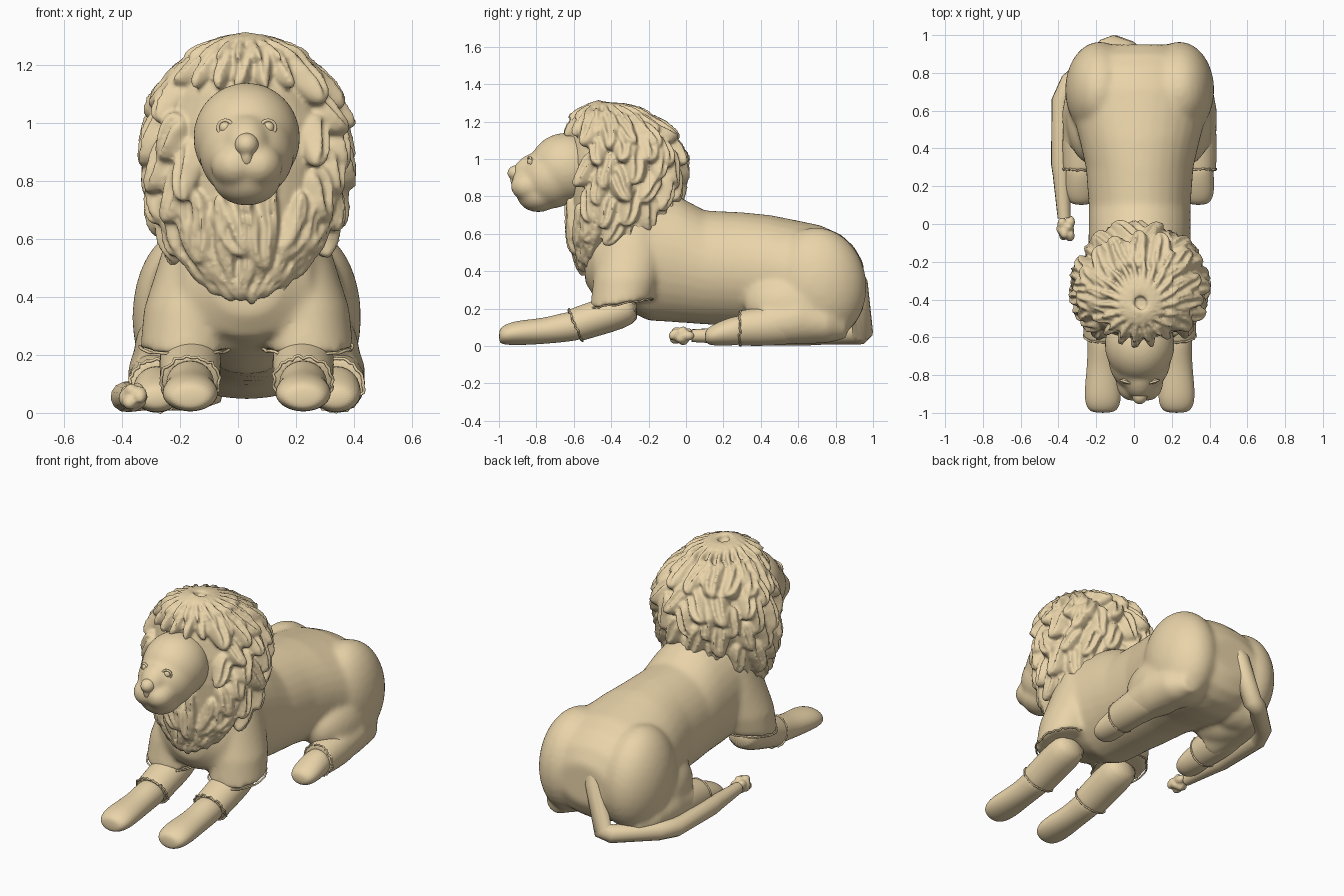
import bpy, bmesh, math, random
from mathutils import Vector as V, Matrix

if "Cube" in bpy.data.objects:
    bpy.data.objects.remove(bpy.data.objects["Cube"])

random.seed(4)
C = 0.03  # symmetry plane of the animal
SAND = bpy.data.materials.new("sandstone")
SAND.diffuse_color = (.82, .66, .4, 1)
SAND.use_nodes = True
SAND.node_tree.nodes["Principled BSDF"].inputs["Base Color"].default_value = SAND.diffuse_color


def add_object(name, data):
    data.materials.append(SAND)
    ob = bpy.data.objects.new(name, data)
    bpy.context.collection.objects.link(ob)
    return ob


def finish(name, bm, voxel=None, smooth=0, subsurf=0):
    bmesh.ops.recalc_face_normals(bm, faces=bm.faces)
    me = bpy.data.meshes.new(name)
    bm.to_mesh(me)
    bm.free()
    for p in me.polygons:
        p.use_smooth = True
    ob = add_object(name, me)
    if subsurf:
        m = ob.modifiers.new("subsurf", 'SUBSURF')
        m.levels = m.render_levels = subsurf
    if voxel:
        m = ob.modifiers.new("blend", 'REMESH')
        m.mode, m.voxel_size, m.use_smooth_shade = 'VOXEL', voxel, True
    if smooth:
        m = ob.modifiers.new("smooth", 'SMOOTH')
        m.iterations, m.factor = smooth, 0.5


def ball(bm, c, r, rot=0.0, seg=32):
    """Ellipsoid, rot tilts it about the x axis."""
    M = Matrix.Translation(c) @ Matrix.Rotation(rot, 4, 'X') @ Matrix.Diagonal((*r, 1))
    bmesh.ops.create_uvsphere(bm, u_segments=seg, v_segments=seg // 2, radius=1, matrix=M)


def loft(bm, rings, n=24):
    """Tube through rings (x, y, z, side radius, other radius, tilt); tilt 0 is an upright ring facing y."""
    loops = []
    for x, y, z, r, s, tilt in rings:
        up = V((0, -math.sin(tilt), math.cos(tilt)))
        loops.append([bm.verts.new(V((x, y, z)) + V((r * math.cos(t), 0, 0)) + up * s * math.sin(t))
                      for t in (2 * math.pi * i / n for i in range(n))])
    for a, b in zip(loops, loops[1:]):
        for i in range(n):
            bm.faces.new((a[i], a[(i + 1) % n], b[(i + 1) % n], b[i]))
    bm.faces.new(loops[0])
    bm.faces.new(loops[-1])


def tube(name, pts, depth, cyclic=False):
    cu = bpy.data.curves.new(name, 'CURVE')
    cu.dimensions, cu.bevel_depth, cu.bevel_resolution, cu.use_fill_caps = '3D', depth, 4, True
    sp = cu.splines.new('POLY')
    sp.points.add(len(pts) - 1)
    for p, (x, y, z, r) in zip(sp.points, pts):
        p.co, p.radius = (x, y, z, 1), r
    sp.use_cyclic_u = cyclic
    sp.use_smooth = True
    add_object(name, cu)


def frill(name, c, r, s, tilt):
    """Ragged seam ring where two leg parts meet."""
    up, ax = V((0, -math.sin(tilt), math.cos(tilt))), V((0, math.cos(tilt), math.sin(tilt)))
    pts = []
    for i in range(48):
        t, k = math.tau * i / 48, random.uniform(-.005, .005)
        p = V(c) + V((math.cos(t) * (r + k), 0, 0)) + up * math.sin(t) * (s + k) + ax * k
        pts.append((*p, 1))
    tube(name, pts, .005, True)


# Body: torso, haunches, thighs and upper front legs blended together
bm = bmesh.new()
loft(bm, [(C, y, z, rx, rz, 0) for y, z, rx, rz in [
    (-.54, .46, .12, .12), (-.49, .46, .22, .2), (-.38, .5, .28, .28), (-.2, .49, .275, .355),
    (-.03, .46, .27, .335), (.1, .42, .27, .305), (.3, .41, .285, .305), (.45, .395, .32, .305),
    (.6, .365, .36, .305), (.72, .345, .375, .3), (.83, .33, .355, .265), (.9, .32, .3, .21),
    (.95, .32, .16, .12)]], 32)
for s in (-1, 1):
    x = C + s * .21
    ball(bm, (C + s * .21, .71, .33), (.185, .255, .305), .15)
    ball(bm, (C + s * .25, .57, .2), (.14, .26, .18), -.2)
    loft(bm, [(C + s * .25, .86, .1, .06, .06, 0), (C + s * .26, .76, .12, .12, .105, 0),
              (C + s * .29, .6, .14, .12, .13, 0), (C + s * .305, .4, .105, .1, .105, 0)])
    loft(bm, [(C + s * .13, -.26, .7, .12, .13, 1.5), (C + s * .17, -.29, .5, .14, .18, 1.5),
              (x - s * .005, -.32, .36, .15, .175, 1.55), (x, -.345, .225, .158, .17, 1.72)], 32)
finish("body", bm, .014, 14)

# Limbs, mirrored left and right
for s, side in ((-1, "left"), (1, "right")):
    x = C + s * .195
    bm = bmesh.new()
    loft(bm, [(x, -.26, .22, .1, .08, .3), (x, -.36, .185, .108, .098, .3), (x, -.48, .148, .106, .095, .3),
              (x, -.57, .118, .104, .092, .35), (x, -.59, .111, .103, .091, .4), (x, -.592, .111, .102, .09, .4)])
    finish("front_forearm_" + side, bm, subsurf=1)
    bm = bmesh.new()
    loft(bm, [(x, -.55, .115, .085, .08, .35), (x, -.64, .1, .082, .08, .3), (x, -.74, .082, .083, .07, .15),
              (x, -.85, .073, .095, .068, 0), (x, -.93, .067, .098, .063, 0), (x, -.98, .058, .082, .05, 0),
              (x, -1.0, .052, .05, .032, 0)])
    finish("front_paw_" + side, bm, subsurf=2)
    frill("sleeve_seam_" + side, (C + s * .21, -.345, .225), .155, .167, 1.72)
    frill("front_cuff_" + side, (x, -.592, .111), .103, .09, .4)

    x = C + s * .31
    bm = bmesh.new()
    loft(bm, [(x - s * .02, .66, .11, .08, .09, 0), (x, .52, .115, .098, .11, 0), (x, .4, .103, .1, .105, 0),
              (x, .31, .097, .096, .096, 0), (x, .29, .095, .094, .093, 0), (x, .288, .095, .093, .092, 0)])
    finish("hind_lower_leg_" + side, bm, subsurf=1)
    bm = bmesh.new()
    loft(bm, [(x, .33, .09, .08, .08, 0), (x, .25, .08, .083, .078, 0), (x, .18, .066, .086, .065, 0),
              (x, .13, .055, .075, .052, 0), (x, .1, .05, .045, .03, 0)])
    finish("hind_paw_" + side, bm, subsurf=2)
    frill("hind_cuff_" + side, (x, .288, .095), .093, .091, 0)

# Tail wrapped along the left side, with a tuft
tube("tail", [(C - .01, .84, .48, 1.1), (-.03, .915, .33, 1.1), (-.1, .945, .075, 1.05), (-.15, .93, .06, 1),
              (-.34, .75, .06, 1), (-.385, .65, .055, 1), (-.388, .32, .055, .98), (-.383, .26, .055, .9),
              (-.37, .03, .055, .65)], .053)
bm = bmesh.new()
for i in range(9):
    a = i * 2.4
    ball(bm, (-.362 + .025 * math.cos(a), .01 - i * .009, .055 + .02 * math.sin(a)), (.026, .036, .026), a * .2, 12)
finish("tail_tuft", bm, .008, 2)

# Head: skull, cheeks, muzzle and chin blended together
bm = bmesh.new()
ball(bm, (C, -.64, .95), (.185, .2, .19))
ball(bm, (C, -.72, .9), (.165, .17, .165))
ball(bm, (C, -.81, .94), (.085, .125, .09), .4)
ball(bm, (C, -.79, .81), (.12, .115, .095))
for s in (-1, 1):
    ball(bm, (C + s * .04, -.84, .855), (.085, .098, .08))
finish("head", bm, .01, 20)
bm = bmesh.new()
ball(bm, (C, -.905, .925), (.042, .05, .042))
ball(bm, (C, -.905, .885), (.026, .034, .04))
finish("nose", bm, .007, 4)
for s, side in ((-1, "left"), (1, "right")):
    bm = bmesh.new()
    ball(bm, (C + s * .074, -.828, .985), (.021, .02, .022))
    finish("eye_" + side, bm)
    tube("eyelid_" + side, [(C + s * .074 + .025 * math.cos(t), -.836 + s * .008 * math.cos(t),
                             .985 + .025 * math.sin(t), 1) for t in (i * math.tau / 20 for i in range(20))],
         .006, True)

# Mane core profile: height, centre y, half width, half depth
CORE = [(.40, -.49, .05, .04), (.48, -.46, .15, .1), (.57, -.41, .23, .17), (.68, -.37, .285, .235),
        (.85, -.34, .31, .285), (1.0, -.335, .31, .29), (1.1, -.35, .265, .265), (1.18, -.375, .21, .215),
        (1.235, -.4, .15, .155), (1.265, -.425, .075, .08), (1.275, -.44, .01, .01)]


def core(z, a):
    z = min(max(z, CORE[0][0]), CORE[-1][0])
    for p, q in zip(CORE, CORE[1:]):
        if z <= q[0]:
            f = (z - p[0]) / (q[0] - p[0])
            cy, rx, ry = (p[i] + f * (q[i] - p[i]) for i in (1, 2, 3))
            return V((C + rx * math.cos(a), cy + ry * math.sin(a), z))


def lock(bm, z, a, length, width, thick, twist=0.0, lift=.25):
    """Leaf-shaped wavy lock of hair lying on the core, its tip curling outwards."""
    p = core(z, a)
    d = (core(z - .03, a) - core(z + .03, a)).normalized()
    w = (core(z, a + .05) - core(z, a - .05)).normalized()
    n = d.cross(w).normalized()
    if n.dot(p - V((C, -.36, .85))) < 0:
        n = -n
    d = (Matrix.Rotation(twist, 3, n) @ d + n * lift).normalized()
    w = d.cross(n).normalized()
    n = w.cross(d)
    for v in bmesh.ops.create_uvsphere(bm, u_segments=16, v_segments=10, radius=1)["verts"]:
        t, u = v.co.z, v.co.x
        h = v.co.y * thick * (1 - .35 * math.cos(u * 7) * (v.co.y > 0)) + .02 * t * t
        side = u * width * (1 - .4 * max(t, 0)) + math.sin(t * 2.2) * width * .3 * (1 if twist > 0 else -1)
        v.co = p + d * t * length + w * side + n * h


bm = bmesh.new()
loft(bm, [(C, cy, z, rx, ry, math.pi / 2) for z, cy, rx, ry in CORE], 40)

# Rows of chunky curls around the head, leaving the face free
for row, z in enumerate([.62, .73, .84, .95, 1.05, 1.13]):
    n = 14
    for i in range(n):
        a = math.tau * (i + .5 * (row % 2)) / n + random.uniform(-.07, .07)
        p = core(z, a)
        if p.y < -.45 and abs(p.x - C) < .19 and z > .72:
            continue
        lock(bm, z + random.uniform(-.025, .025), a, random.uniform(.085, .115), random.uniform(.06, .08),
             random.uniform(.045, .06), random.uniform(.2, .9) * random.choice((-1, 1)), random.uniform(.15, .4))

# Long strands of the beard under the chin
for z, n, length in ((.47, 7, .085), (.55, 9, .11), (.65, 9, .13)):
    for i in range(n):
        a = -math.pi / 2 + (i / (n - 1) - .5) * 2.3 + random.uniform(-.04, .04)
        lock(bm, z + random.uniform(-.02, .02), a, length, .036, .042, random.uniform(-.15, .15), .1)

# Radiating strands on the crown
for i in range(20):
    a = math.tau * (i + .5) / 20
    lock(bm, 1.248, a, .105, .021, .036, .15, .02)
    lock(bm, 1.18, a + .1, .085, .035, .04, random.uniform(-.4, .4), .15)
finish("mane", bm, .009, 2)
